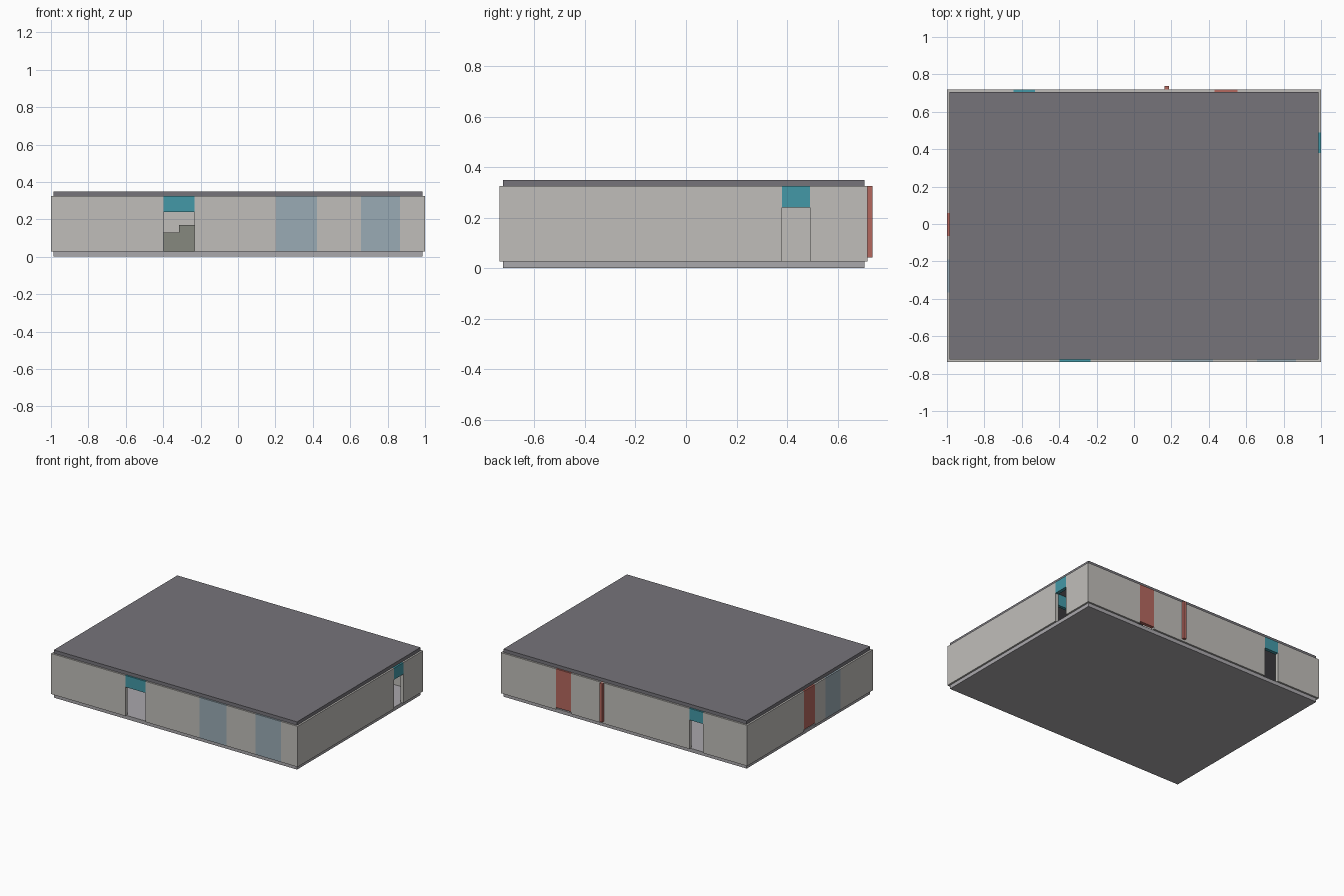
import bpy

if "Cube" in bpy.data.objects:
    bpy.data.objects.remove(bpy.data.objects["Cube"])

Z0, Z1 = 0.027, 0.325      # wall base and top
LINTEL, SILL = 0.24, 0.042  # doorway head, underside of solid red doors
T = 0.025                  # outer wall thickness


def material(name, hexcode):
    m = bpy.data.materials.new(name)
    rgb = [int(hexcode[i:i + 2], 16) / 255 for i in (0, 2, 4)]
    m.diffuse_color = [((c + 0.055) / 1.055) ** 2.4 for c in rgb] + [1]
    m.use_nodes = True
    m.node_tree.nodes["Principled BSDF"].inputs["Base Color"].default_value = m.diffuse_color
    return m


MAT = {
    "wall": material("wall", "C0BEBA"),
    "slab": material("slab", "AAA8AC"),
    "roof": material("roof", "76747A"),
    "lintel": material("lintel", "4399A7"),
    "window": material("window", "9AABB5"),
    "door": material("door", "B5685F"),
    "counter": material("counter", "86887F"),
}


def box(name, x, y, z, mat):
    bpy.ops.mesh.primitive_cube_add(
        size=1, location=[(a + b) / 2 for a, b in (x, y, z)])
    ob = bpy.context.object
    ob.name = name
    ob.scale = [b - a for a, b in (x, y, z)]
    bpy.ops.object.transform_apply(location=False, rotation=False, scale=True)
    ob.data.materials.append(MAT[mat])
    return ob


def wall(name, along, across, span, openings=()):
    """Straight wall split by openings: (kind, start, end)."""
    def part(label, a, b, z, mat):
        x, y = ((a, b), across) if along == "x" else (across, (a, b))
        box(name + "_" + label, x, y, z, mat)

    pos = span[0]
    for kind, a, b in sorted(openings, key=lambda o: o[1]):
        if a > pos:
            part("wall", pos, a, (Z0, Z1), "wall")
        if kind == "lintel":
            part("doorway_lintel", a, b, (LINTEL, Z1), "lintel")
        elif kind == "window":
            part("window", a, b, (Z0, Z1), "window")
        else:
            part("door", a, b, (SILL, Z1), "door")
        pos = b
    if pos < span[1]:
        part("wall", pos, span[1], (Z0, Z1), "wall")


# Floor and roof slabs
SX, SY = (-0.987, 0.987), (-0.725, 0.706)
box("floor_slab", SX, SY, (0, Z0), "slab")
box("roof_slab", SX, SY, (Z1, 0.35), "roof")

# Outer walls
YF, YB = -0.737, 0.719
wall("front", "x", (YF, YF + T), (-1, 1),
     [("lintel", -0.398, -0.233), ("window", 0.203, 0.422), ("window", 0.657, 0.866)])
wall("back", "x", (YB - T, YB), (-1, 1),
     [("lintel", -0.643, -0.53), ("door", 0.43, 0.553)])
wall("right", "y", (1 - T, 1), (YF + T, YB - T), [("lintel", 0.38, 0.49)])
wall("left", "y", (-1, -1 + T), (YF + T, YB - T),
     [("window", -0.365, -0.19), ("door", -0.065, 0.058)])

# Inner partitions; the red door leaf pokes out through the back wall
wall("inner_cross", "y", (0.164, 0.187), (0.27, 0.737), [("door", 0.612, 0.737)])
wall("inner_long", "x", (0.25, 0.272), (-0.975, 0.975), [("lintel", 0.79, 0.92)])

# Low counters seen through the front doorway
box("low_counter", (-0.5, -0.315), (0.15, 0.25), (Z0, 0.13), "counter")
box("tall_counter", (-0.315, -0.13), (0.15, 0.25), (Z0, 0.17), "counter")
